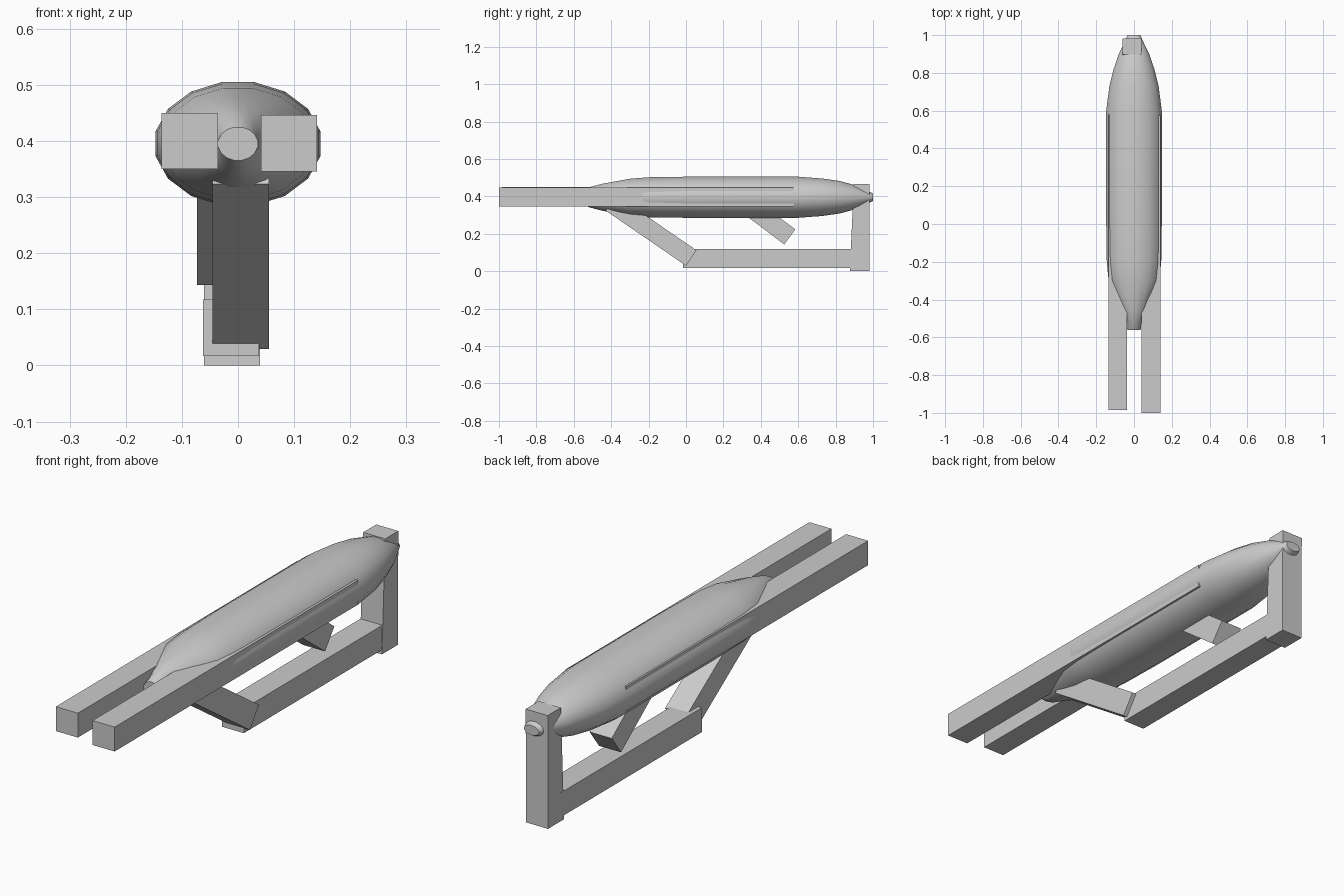
import bpy
import math
from mathutils import Matrix, Vector

if "Cube" in bpy.data.objects:
    bpy.data.objects.remove(bpy.data.objects["Cube"])


def make_mesh(name, verts, faces):
    mesh = bpy.data.meshes.new(name)
    mesh.from_pydata(verts, [], faces)
    mesh.update()
    ob = bpy.data.objects.new(name, mesh)
    bpy.context.collection.objects.link(ob)
    return ob


def box(name, x, y, z, top_y=None):
    """Box from (min, max) ranges; top_y optionally tapers the top."""
    ty = top_y or y
    verts = [(x[0], y[0], z[0]), (x[1], y[0], z[0]), (x[1], y[1], z[0]), (x[0], y[1], z[0]),
             (x[0], ty[0], z[1]), (x[1], ty[0], z[1]), (x[1], ty[1], z[1]), (x[0], ty[1], z[1])]
    faces = [(3, 2, 1, 0), (4, 5, 6, 7), (0, 1, 5, 4), (1, 2, 6, 5), (2, 3, 7, 6), (3, 0, 4, 7)]
    return make_mesh(name, verts, faces)


def strut(name, x, end, length, angle):
    """Square bar leaning in the yz plane, ending at its lower point."""
    ob = box(name, x, (-length, 0), (-0.05, 0.05))
    ob.data.transform(Matrix.Translation(Vector((0, end[0], end[1])))
                      @ Matrix.Rotation(math.radians(angle), 4, 'X'))
    return ob


# Hull: sixteen-sided elliptical loft (y, half width, half height)
SIDES = 16
CENTRE_Z = 0.395
sections = [(-0.56, 0.036, 0.030), (-0.52, 0.040, 0.054), (-0.45, 0.076, 0.073),
            (-0.30, 0.137, 0.101), (-0.20, 0.147, 0.109), (0.0, 0.150, 0.112),
            (0.60, 0.150, 0.112), (0.73, 0.133, 0.102), (0.82, 0.110, 0.089),
            (0.90, 0.082, 0.067), (0.965, 0.050, 0.038), (1.0, 0.034, 0.020)]
verts, faces = [], []
for y, w, h in sections:
    for i in range(SIDES):
        a = 2 * math.pi * (i + 0.5) / SIDES
        verts.append((w * math.cos(a), y, CENTRE_Z + h * math.sin(a)))
for s in range(len(sections) - 1):
    for i in range(SIDES):
        j = (i + 1) % SIDES
        faces.append((s * SIDES + i, (s + 1) * SIDES + i, (s + 1) * SIDES + j, s * SIDES + j))
faces.append(tuple(range(SIDES)))
faces.append(tuple(reversed(range(len(verts) - SIDES, len(verts)))))
hull = make_mesh("hull", verts, faces)
bpy.context.view_layer.objects.active = hull
hull.select_set(True)
bpy.ops.object.shade_smooth_by_angle(angle=math.radians(35))

# Twin front bars running back through the hull sides
box("left_bar", (-0.136, -0.036), (-0.985, 0.58), (0.35, 0.45))
box("right_bar", (0.041, 0.141), (-1.0, 0.575), (0.346, 0.446))

# Rear post and lower rail
box("rear_post", (-0.061, 0.039), (0.876, 0.98), (0.0, 0.465), (0.897, 0.982))
box("lower_rail", (-0.062, 0.037), (-0.015, 0.90), (0.017, 0.117))

# Slanted struts under the hull
strut("front_strut", (-0.045, 0.055), (0.028, 0.070), 0.52, -34.5)
strut("rear_strut", (-0.073, 0.027), (0.555, 0.183), 0.28, -37)
